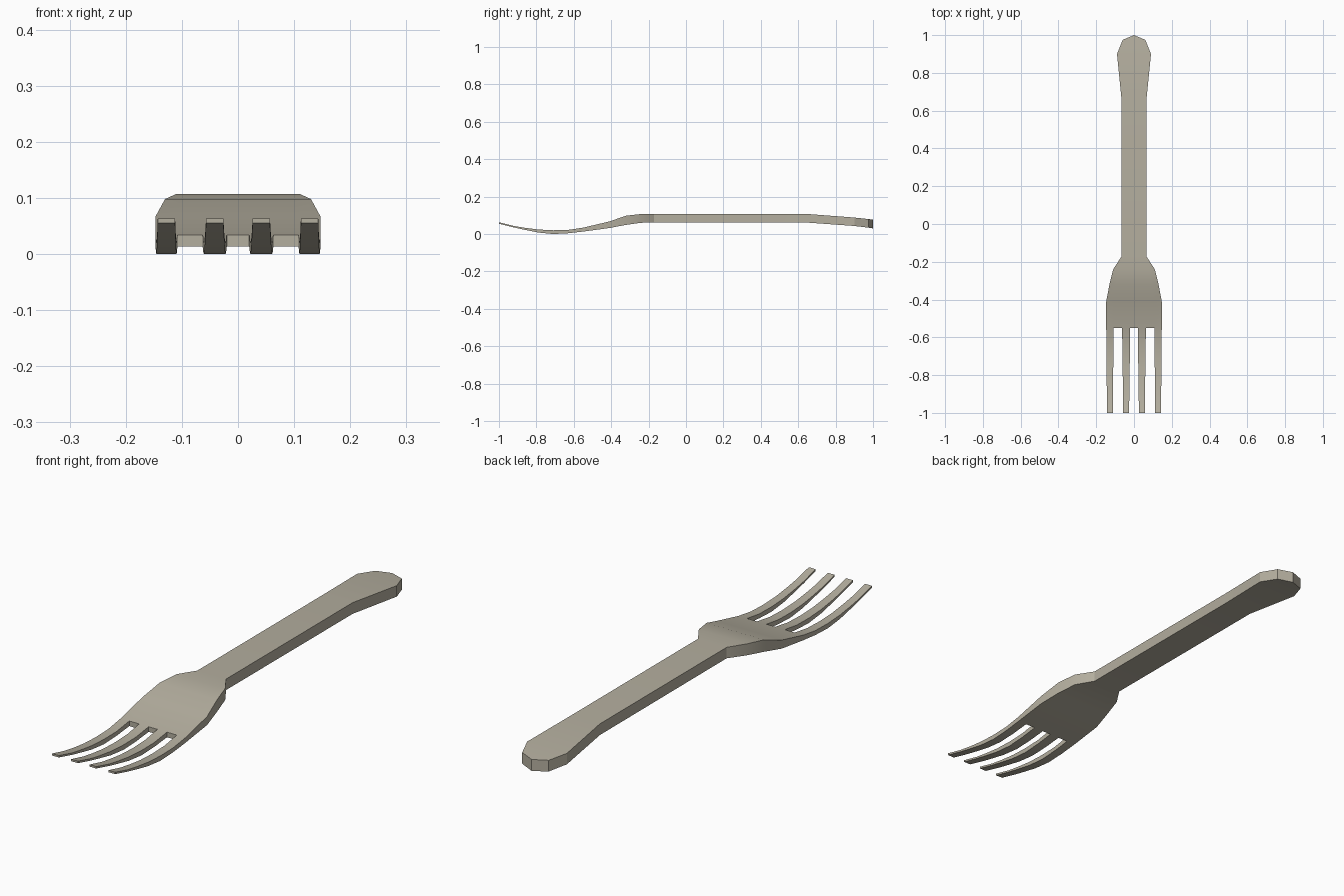
import bpy, bmesh

if "Cube" in bpy.data.objects:
    bpy.data.objects.remove(bpy.data.objects["Cube"])

# Side and plan stations: y, half width, bottom z, top z
stations = [
    (-1.0, .143, .055, .063), (-.92, .144, .035, .043), (-.86, .145, .022, .033),
    (-.79, .146, .008, .024), (-.71, .146, .000, .020), (-.63, .147, .004, .022),
    (-.55, .147, .013, .034), (-.41, .147, .032, .067), (-.32, .130, .049, .098),
    (-.24, .110, .060, .107), (-.17, .065, .062, .107), (.65, .065, .061, .107),
    (.90, .090, .043, .088), (.975, .060, .034, .080), (1.0, 0, .030, .077)]
ROOT_Y = -.55
root_edges = [.020, .063, .108, .147]   # tine edges at the slot ends
tip_edges = [.026, .057, .112, .143]    # tine edges at the tips


def columns(y, w):
    """x positions of the tine edge lines across one station"""
    if y <= ROOT_Y:
        t = (y - ROOT_Y) / (-1 - ROOT_Y)
        half = [a + (b - a) * t for a, b in zip(root_edges, tip_edges)]
    else:
        half = [w * e / root_edges[-1] for e in root_edges]
    return [-x for x in reversed(half)] + half


bm = bmesh.new()
top, bottom = [], []
for y, w, z0, z1 in stations:
    xs = columns(y, w)
    top.append([bm.verts.new((x, y, z1)) for x in xs])
    bottom.append([bm.verts.new((x, y, z0)) for x in xs])

# Upper and lower skins, leaving the three slots open
twin = {}
for r in range(len(stations) - 1):
    for c in range(7):
        if stations[r + 1][0] <= ROOT_Y and c % 2:
            continue
        cell = [(r, c), (r, c + 1), (r + 1, c + 1), (r + 1, c)]
        bm.faces.new([top[i][j] for i, j in cell])
        bm.faces.new([bottom[i][j] for i, j in reversed(cell)])
        for i, j in cell:
            twin[top[i][j]] = bottom[i][j]

# Side walls around the outline and slots
for e in [e for e in bm.edges if e.is_boundary and e.verts[0] in twin]:
    a, b = e.verts
    bm.faces.new((a, b, twin[b], twin[a]))

bmesh.ops.remove_doubles(bm, verts=bm.verts[:], dist=1e-5)
bmesh.ops.delete(bm, geom=[v for v in bm.verts if not v.link_faces], context='VERTS')
bmesh.ops.recalc_face_normals(bm, faces=bm.faces[:])

mesh = bpy.data.meshes.new("fork")
bm.to_mesh(mesh)
bm.free()
fork = bpy.data.objects.new("fork", mesh)
bpy.context.collection.objects.link(fork)

# Warm grey metal
mat = bpy.data.materials.new("warm grey metal")
mat.diffuse_color = (.456, .425, .345, 1)
mat.use_nodes = True
mat.node_tree.nodes["Principled BSDF"].inputs["Base Color"].default_value = mat.diffuse_color
mesh.materials.append(mat)

bpy.context.view_layer.objects.active = fork
fork.select_set(True)
bpy.ops.object.shade_smooth_by_angle(angle=.35)
